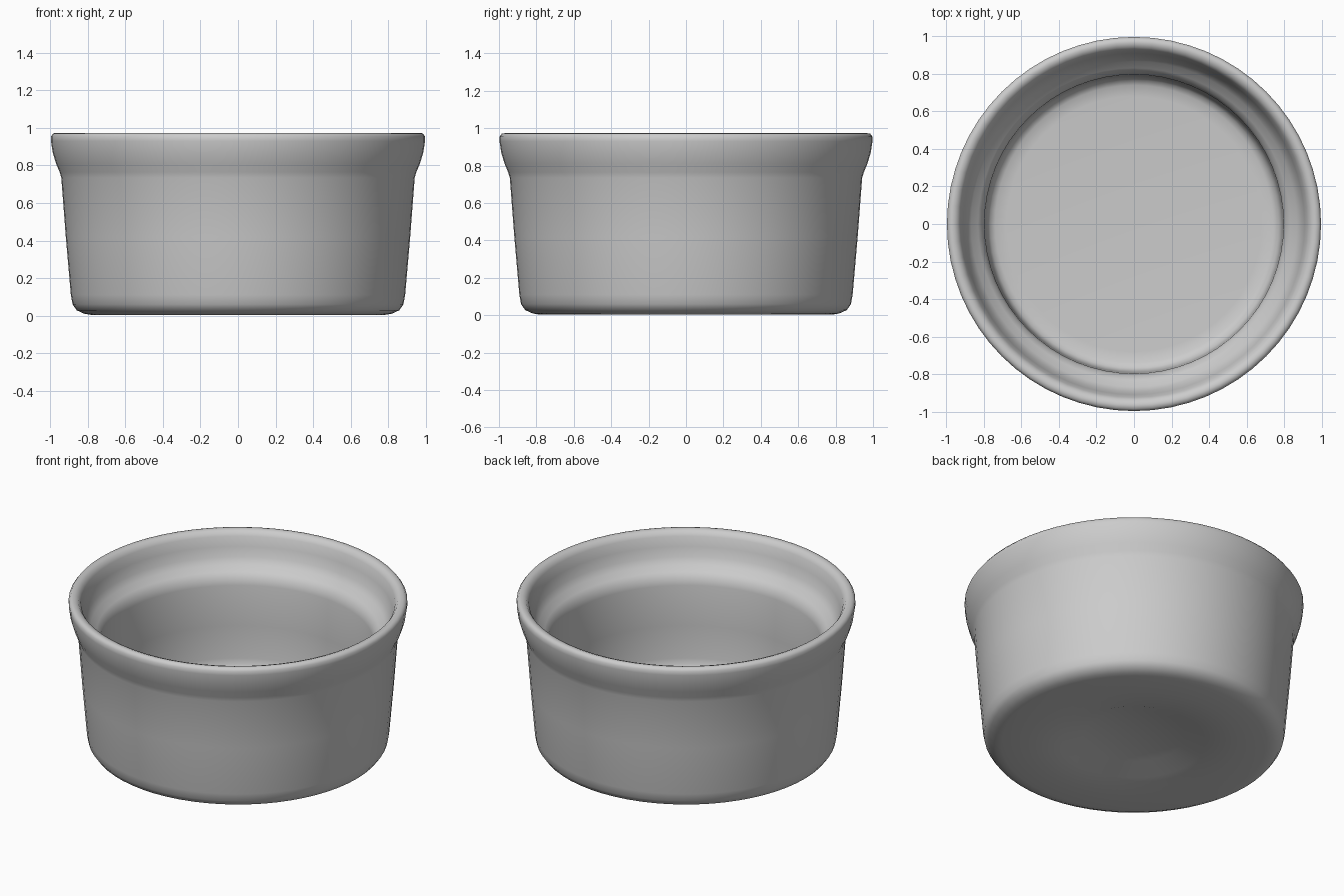
import bpy, bmesh, math

if "Cube" in bpy.data.objects:
    bpy.data.objects.remove(bpy.data.objects["Cube"])

SEGMENTS = 64

# Cross-section (radius, height): dented underside, outer wall, flared rim, inner ledge, floor
PROFILE = [
    (0.00, 0.06), (0.30, 0.055), (0.42, 0.012), (0.60, 0.004), (0.78, 0.003), (0.82, 0.01),
    (0.86, 0.028), (0.882, 0.06), (0.891, 0.11), (0.918, 0.42), (0.942, 0.735), (0.951, 0.765),
    (0.97, 0.81), (0.988, 0.87), (0.997, 0.93), (0.997, 0.955), (0.985, 0.971), (0.965, 0.974),
    (0.942, 0.966), (0.925, 0.94), (0.91, 0.88), (0.893, 0.82), (0.868, 0.78),
    (0.832, 0.752), (0.808, 0.725), (0.797, 0.68), (0.793, 0.42), (0.789, 0.21), (0.782, 0.175),
    (0.768, 0.15), (0.74, 0.135), (0.68, 0.13), (0.00, 0.13),
]


def lathe(name, profile, material):
    """Revolve a profile around z into a closed, smooth-shaded object."""
    bm = bmesh.new()
    verts = [bm.verts.new((r, 0, z)) for r, z in profile]
    edges = [bm.edges.new(pair) for pair in zip(verts, verts[1:])]
    bmesh.ops.spin(bm, geom=verts + edges, cent=(0, 0, 0), axis=(0, 0, 1),
                   angle=math.tau, steps=SEGMENTS, use_merge=False)
    bmesh.ops.remove_doubles(bm, verts=bm.verts, dist=0.0005)
    bmesh.ops.recalc_face_normals(bm, faces=bm.faces)
    for face in bm.faces:
        face.smooth = True
    mesh = bpy.data.meshes.new(name)
    bm.to_mesh(mesh)
    bm.free()
    mesh.materials.append(material)
    obj = bpy.data.objects.new(name, mesh)
    bpy.context.collection.objects.link(obj)
    return obj


# Plain glazed ceramic
ceramic = bpy.data.materials.new("light grey ceramic")
ceramic.diffuse_color = (0.6, 0.6, 0.6, 1)
ceramic.use_nodes = True
ceramic.node_tree.nodes["Principled BSDF"].inputs["Base Color"].default_value = ceramic.diffuse_color

# Round baking dish
lathe("ramekin_bowl", PROFILE, ceramic)
